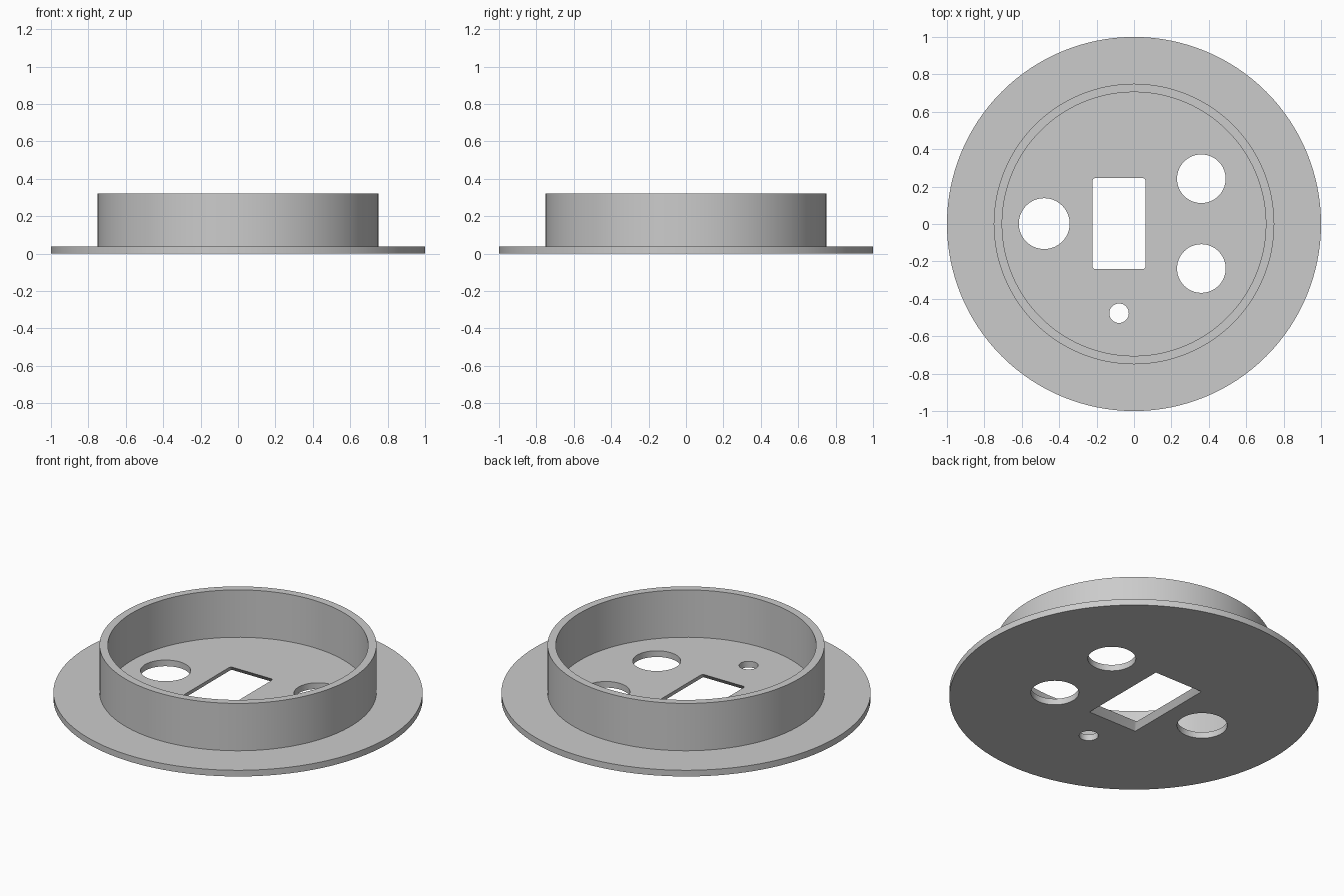
import bpy, bmesh, math

if "Cube" in bpy.data.objects:
    bpy.data.objects.remove(bpy.data.objects["Cube"])

PLATE_T, TOP = 0.037, 0.32
R_FLANGE, R_OUT, R_IN = 1.0, 0.75, 0.705

grey = bpy.data.materials.new("plain_grey")
grey.diffuse_color = (0.6, 0.6, 0.6, 1)
grey.use_nodes = True
grey.node_tree.nodes["Principled BSDF"].inputs["Base Color"].default_value = grey.diffuse_color


def circle(r, z, n, cx=0.0, cy=0.0):
    return [(cx + r * math.cos(2 * math.pi * i / n),
             cy + r * math.sin(2 * math.pi * i / n), z) for i in range(n)]


def rounded_rect(cx, cy, hx, hy, r, z, steps=5):
    pts = []
    for k, (sx, sy) in enumerate([(1, 1), (-1, 1), (-1, -1), (1, -1)]):
        for i in range(steps + 1):
            a = math.pi / 2 * (k + i / steps)
            pts.append((cx + sx * (hx - r) + r * math.cos(a),
                        cy + sy * (hy - r) + r * math.sin(a), z))
    return pts


def loft(name, loops):
    """Skin a stack of equal-length loops and cap both ends."""
    bm = bmesh.new()
    rings = [[bm.verts.new(p) for p in loop] for loop in loops]
    for a, b in zip(rings, rings[1:]):
        n = len(a)
        for i in range(n):
            j = (i + 1) % n
            bm.faces.new((a[i], a[j], b[j], b[i]))
    bm.faces.new(rings[0])
    bm.faces.new(rings[-1])
    bmesh.ops.recalc_face_normals(bm, faces=bm.faces)
    mesh = bpy.data.meshes.new(name)
    bm.to_mesh(mesh)
    bm.free()
    ob = bpy.data.objects.new(name, mesh)
    bpy.context.collection.objects.link(ob)
    return ob


# Flange plate with the raised ring wall, turned from one profile
profile = [(R_FLANGE, 0), (R_FLANGE, PLATE_T), (R_OUT, PLATE_T),
           (R_OUT, TOP), (R_IN, TOP), (R_IN, PLATE_T)]
cover = loft("flanged_cover", [circle(r, z, 128) for r, z in profile])
cover.data.materials.append(grey)

# Round through holes: x, y, radius
cutters = []
for x, y, r in [(-0.48, 0.002, 0.136), (0.36, 0.242, 0.13),
                (0.36, -0.238, 0.13), (-0.08, -0.477, 0.052)]:
    cutters.append(loft("hole_cutter", [circle(r, z, 64, x, y) for z in (-0.1, 0.15)]))

# Rectangular window, flaring towards the underside
loops = []
for z in (-0.01, PLATE_T + 0.01):
    t = 1 - z / PLATE_T
    loops.append(rounded_rect(-0.08, 0.002, 0.1415 + 0.02 * t, 0.2435 + 0.036 * t,
                              max(0.002, 0.015 - 0.012 * t), z))
cutters.append(loft("window_cutter", loops))

# Cut the openings, then drop the cutters
bpy.context.view_layer.objects.active = cover
cover.select_set(True)
for c in cutters:
    c.hide_render = True
    mod = cover.modifiers.new("cut", 'BOOLEAN')
    mod.operation, mod.solver, mod.object = 'DIFFERENCE', 'EXACT', c
    bpy.ops.object.modifier_apply(modifier=mod.name)
for c in cutters:
    bpy.data.objects.remove(c)

bpy.ops.object.shade_smooth_by_angle(angle=math.radians(30))
